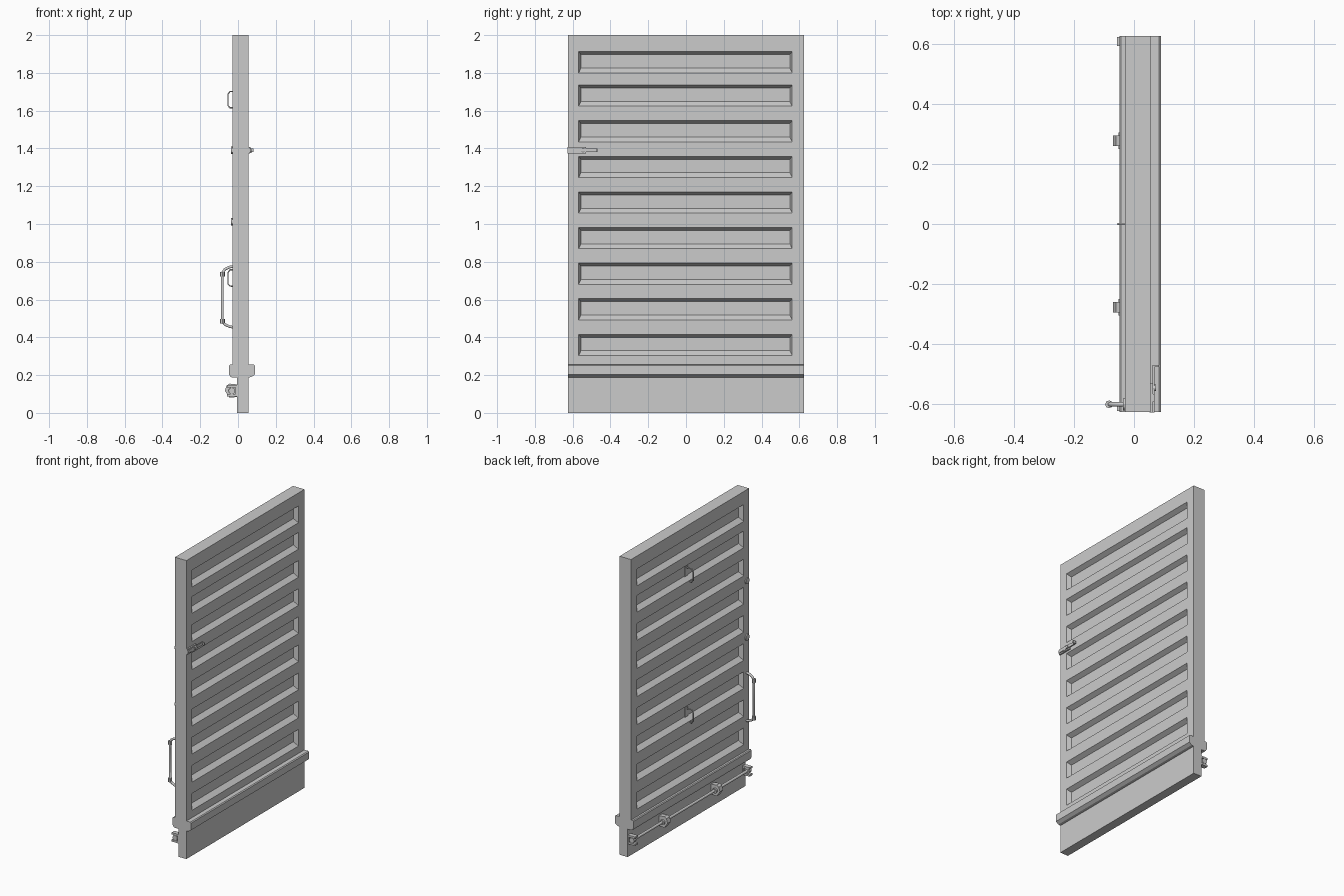
import bpy, bmesh, math
from mathutils import Matrix, Vector

if "Cube" in bpy.data.objects:
    bpy.data.objects.remove(bpy.data.objects["Cube"])

W = 0.625  # half width in y


def finish(name, bm):
    bmesh.ops.remove_doubles(bm, verts=bm.verts, dist=1e-5)
    bmesh.ops.recalc_face_normals(bm, faces=bm.faces)
    me = bpy.data.meshes.new(name)
    bm.to_mesh(me)
    bm.free()
    ob = bpy.data.objects.new(name, me)
    bpy.context.collection.objects.link(ob)
    return ob


def quad(bm, *pts):
    bm.faces.new([bm.verts.new(p) for p in pts])


def extrude_y(name, profile, y0, y1):
    """Extrude an (x, z) outline along y."""
    bm = bmesh.new()
    f = bm.faces.new([bm.verts.new((x, y0, z)) for x, z in profile])
    r = bmesh.ops.extrude_face_region(bm, geom=[f])
    vs = [v for v in r["geom"] if isinstance(v, bmesh.types.BMVert)]
    bmesh.ops.translate(bm, verts=vs, vec=(0, y1 - y0, 0))
    return finish(name, bm)


def box(name, x0, x1, y0, y1, z0, z1):
    return extrude_y(name, [(x0, z0), (x1, z0), (x1, z1), (x0, z1)], y0, y1)


def rod(name, a, b, r, sides=12):
    a, b = Vector(a), Vector(b)
    d = b - a
    m = Matrix.Translation((a + b) / 2) @ d.to_track_quat('Z', 'Y').to_matrix().to_4x4()
    bm = bmesh.new()
    bmesh.ops.create_cone(bm, cap_ends=True, segments=sides, radius1=r, radius2=r,
                          depth=d.length, matrix=m)
    return finish(name, bm)


def bent_bar(name, pts, r):
    cu = bpy.data.curves.new(name, 'CURVE')
    cu.dimensions = '3D'
    cu.bevel_depth = r
    cu.bevel_resolution = 1
    cu.use_fill_caps = True
    sp = cu.splines.new('POLY')
    sp.points.add(len(pts) - 1)
    for p, c in zip(sp.points, pts):
        p.co = (*c, 1)
    ob = bpy.data.objects.new(name, cu)
    bpy.context.collection.objects.link(ob)
    return ob


# Main panel with nine tapered recesses on both faces
rows = [(0.304 + i * 0.1885, 0.416 + i * 0.1885) for i in range(8)] + [(1.80, 1.913)]
zs = [0.19] + [z for r in rows for z in r] + [2.0]
ys = [-W, -0.568, 0.562, W]
bm = bmesh.new()
for x, inner in ((0.055, 0.025), (-0.03, 0.0)):
    for i in range(len(zs) - 1):
        z0, z1 = zs[i], zs[i + 1]
        for j in range(3):
            y0, y1 = ys[j], ys[j + 1]
            out = [(x, y0, z0), (x, y1, z0), (x, y1, z1), (x, y0, z1)]
            if j == 1 and i % 2 == 1:
                inn = [(inner, y0 + .012, z0 + .025), (inner, y1 - .012, z0 + .025),
                       (inner, y1 - .012, z1 - .016), (inner, y0 + .012, z1 - .016)]
                quad(bm, *inn)
                for k in range(4):
                    n = (k + 1) % 4
                    quad(bm, out[k], out[n], inn[n], inn[k])
            else:
                quad(bm, *out)
for y in (-W, W):
    for z0, z1 in zip(zs, zs[1:]):
        quad(bm, (-.03, y, z0), (.055, y, z0), (.055, y, z1), (-.03, y, z1))
for z in (0.19, 2.0):
    for y0, y1 in zip(ys, ys[1:]):
        quad(bm, (-.03, y0, z), (.055, y0, z), (.055, y1, z), (-.03, y1, z))
finish("ribbed_panel", bm)

# Lower board and protruding ledge
box("lower_board", -0.005, 0.055, -W, W, 0, 0.19)
extrude_y("ledge", [(-.03, .187), (.055, .187), (.07, .19), (.09, .203), (.09, .25),
                    (.084, .255), (-.043, .255), (-.048, .25), (-.048, .205), (-.04, .19)], -W, W)

# Locking rod with hubs and end brackets
rod("lock_rod", (-.033, -.61, .117), (-.033, .61, .117), .009)
for s, side in ((-1, "near"), (1, "far")):
    c = s * 0.277
    hexa = [(0, .085), (-.045, .08), (-.07, .117), (-.06, .145), (-.045, .155), (0, .15)]
    extrude_y(f"rod_hub_{side}", hexa, c - .017, c + .017)
    rod(f"hub_collar_{side}", (-.035, c - .028, .117), (-.035, c + .028, .117), .017)
    y = sorted((s * 0.592, s * 0.622))
    box(f"end_bracket_top_{side}", -.057, 0, *y, .135, .147)
    box(f"end_bracket_bottom_{side}", -.057, 0, *y, .087, .099)
    box(f"end_bracket_plate_{side}", -.012, 0, *y, .087, .147)
    rod(f"rod_end_{side}", (-.033, s * .598, .117), (-.033, s * .622, .117), .018, 8)

# Pull handle on the back edge
hy, hx = -0.6, -0.083
bent_bar("pull_handle", [(-.02, hy, .775), (-.045, hy, .772), (-.07, hy, .76), (hx, hy, .74),
                         (hx, hy, .485), (-.07, hy, .468), (-.045, hy, .457), (-.02, hy, .452)], .008)
for z, n in ((.735, "upper"), (.485, "lower")):
    rod(f"handle_collar_{n}", (hx, hy, z - .012), (hx, hy, z + .012), .013, 8)

# Thin loops on the centre line of the back
for z, n in ((1.657, "upper"), (.713, "lower")):
    bent_bar(f"loop_{n}", [(.005, 0, z + .045), (-.042, 0, z + .045), (-.053, 0, z + .03),
                           (-.053, 0, z - .03), (-.042, 0, z - .042), (.005, 0, z - .042)], .004)
    box(f"loop_strap_{n}", -.004, .002, -.018, .018, z - .04, z + .05)

# Small studs on the back edge
for z, n in ((1.39, "upper"), (1.012, "lower")):
    rod(f"stud_{n}", (-.028, hy, z), (-.037, hy, z), .02, 12)

# Latch on the right face
ly = -0.627
box("latch_plate", .052, .064, ly, -.53, 1.372, 1.408)
box("latch_block", .06, .068, -.59, -.565, 1.375, 1.405)
box("latch_lever", .062, .069, ly, -.472, 1.381, 1.399)
box("latch_lip", .062, .083, -.476, -.469, 1.381, 1.399)
rod("latch_pin", (.055, -.545, 1.39), (.074, -.545, 1.39), .011)
